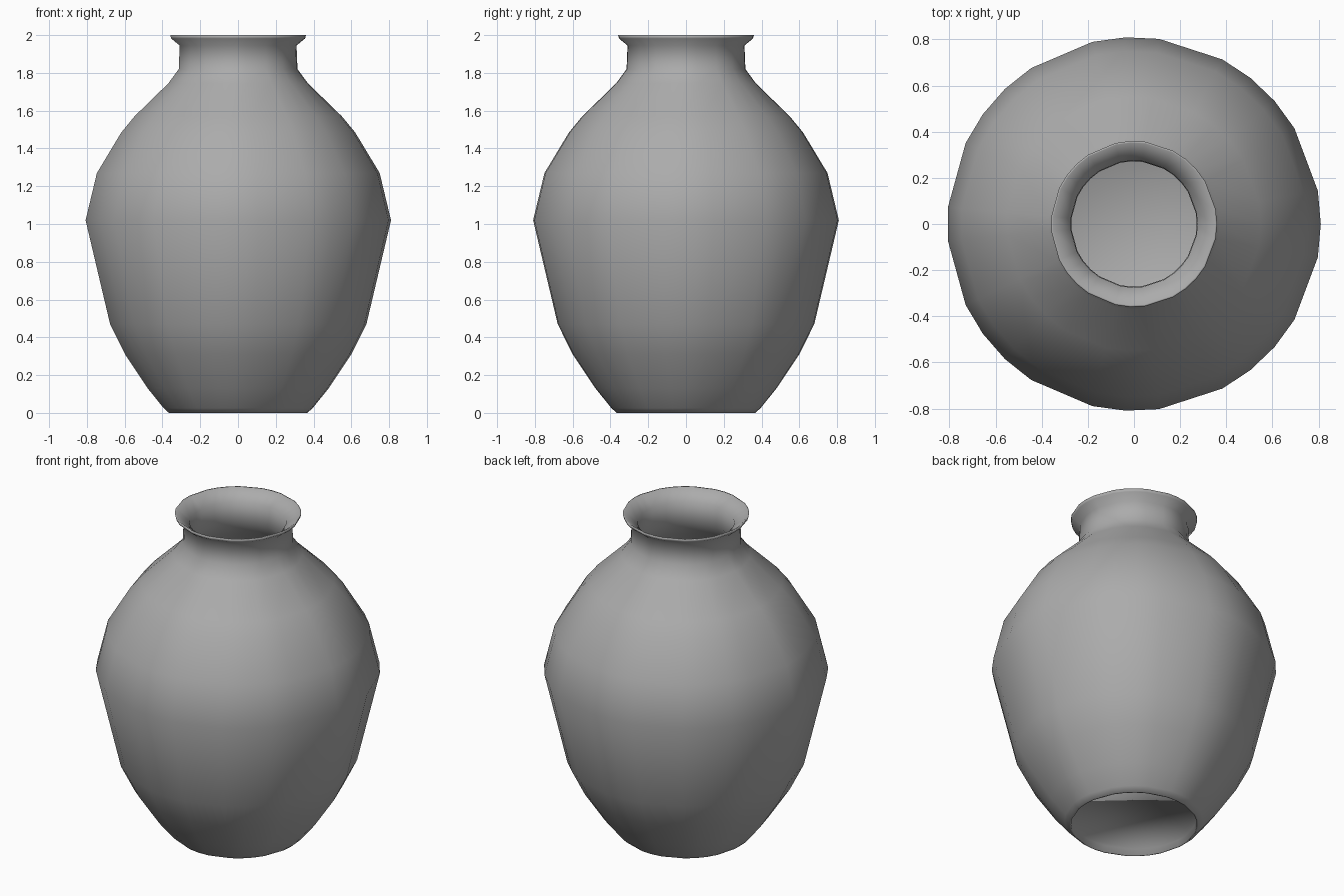
import bpy, bmesh, math

cube = bpy.data.objects.get("Cube")
if cube:
    bpy.data.objects.remove(cube, do_unlink=True)

# Plain grey clay
clay = bpy.data.materials.new("grey clay")
clay.use_nodes = True
GREY = (0.41, 0.41, 0.41, 1)
clay.diffuse_color = GREY
clay.node_tree.nodes["Principled BSDF"].inputs["Base Color"].default_value = GREY

# Profile (radius, height) from the recessed base, up the outside, down the inside
base = [(0.355, 0.04), (0.358, 0), (0.367, 0)]
outside = [(0.395, 0.025), (0.48, 0.13), (0.6, 0.31), (0.68, 0.47), (0.81, 1.02),
           (0.75, 1.27), (0.62, 1.485), (0.55, 1.57), (0.37, 1.745), (0.315, 1.82)]
lip = [(0.31, 1.945), (0.355, 1.982), (0.36, 2.0), (0.352, 2.0), (0.275, 1.94)]
inside = [(0.272, 1.81), (0.34, 1.71), (0.52, 1.54), (0.585, 1.465), (0.71, 1.25),
          (0.77, 1.02), (0.64, 0.48), (0.565, 0.33), (0.45, 0.15), (0.37, 0.08)]
profile = base + outside + lip + inside

# Uneven faceting: even steps with a few mirrored ones merged into wider facets
STEPS = 35
merged = {2, 7, 11, 16}
angles = [math.tau * k / STEPS for k in range(STEPS)
          if k not in merged and STEPS - k not in merged]

bm = bmesh.new()
rings = [[bm.verts.new((r * math.cos(a), r * math.sin(a), z)) for a in angles]
         for r, z in profile]
for low, high in zip(rings, rings[1:]):
    for i in range(len(angles)):
        j = (i + 1) % len(angles)
        bm.faces.new((low[i], low[j], high[j], high[i]))

# Underside and inner floor
bm.faces.new(rings[0][::-1])
bm.faces.new(rings[-1])

# Soft shading over the whole surface
for face in bm.faces:
    face.smooth = True

mesh = bpy.data.meshes.new("vase")
bm.to_mesh(mesh)
bm.free()
mesh.materials.append(clay)
vase = bpy.data.objects.new("vase", mesh)
bpy.context.collection.objects.link(vase)
